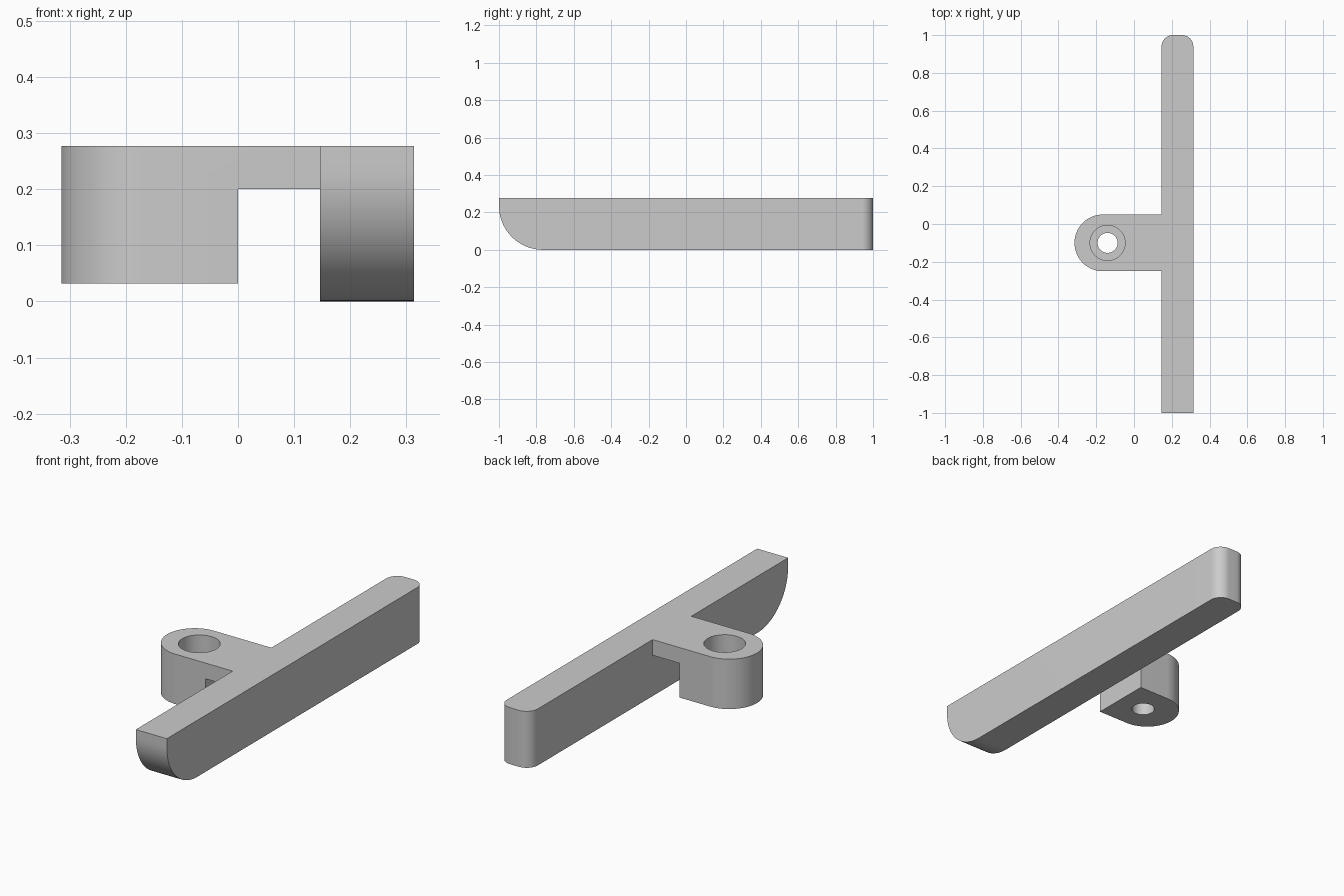
import bpy
import bmesh
from math import sin, cos, pi
from mathutils import Vector

if "Cube" in bpy.data.objects:
    bpy.data.objects.remove(bpy.data.objects["Cube"], do_unlink=True)

GREY = (0.6, 0.6, 0.6, 1)
grey = bpy.data.materials.new("plain grey")
grey.use_nodes = True
grey.diffuse_color = GREY
grey.node_tree.nodes["Principled BSDF"].inputs["Base Color"].default_value = GREY

TOP = 0.277
BAR_IN, BAR_OUT = 0.146, 0.314
LUG_Y, LUG_R = -0.1, 0.15
HOLE_X = -0.14


def arc(cx, cy, r, start, end, steps):
    """Points along a circular arc, angles in half turns."""
    angles = [pi * (start + (end - start) * i / steps) for i in range(steps + 1)]
    return [(cx + r * cos(a), cy + r * sin(a)) for a in angles]


def extrude(name, outline, place, depth):
    """Prism from a 2D outline; place maps outline points into space."""
    bm = bmesh.new()
    face = bm.faces.new([bm.verts.new(place(u, v)) for u, v in outline])
    out = bmesh.ops.extrude_face_region(bm, geom=[face])
    moved = [e for e in out["geom"] if isinstance(e, bmesh.types.BMVert)]
    bmesh.ops.translate(bm, vec=Vector(depth), verts=moved)
    bmesh.ops.recalc_face_normals(bm, faces=bm.faces)
    mesh = bpy.data.meshes.new(name)
    bm.to_mesh(mesh)
    bm.free()
    mesh.materials.append(grey)
    obj = bpy.data.objects.new(name, mesh)
    bpy.context.collection.objects.link(obj)
    return obj


def upright(name, outline, low, high):
    return extrude(name, outline, lambda x, y: (x, y, low), (0, 0, high - low))


def activate(obj):
    bpy.ops.object.select_all(action="DESELECT")
    obj.select_set(True)
    bpy.context.view_layer.objects.active = obj


def cut(obj, cutter):
    activate(obj)
    mod = obj.modifiers.new("cut", "BOOLEAN")
    mod.operation = "DIFFERENCE"
    mod.solver = "EXACT"
    mod.object = cutter
    bpy.ops.object.modifier_apply(modifier=mod.name)
    bpy.data.objects.remove(cutter, do_unlink=True)


def smooth(obj):
    activate(obj)
    bpy.ops.object.shade_smooth_by_angle(angle=pi / 6)


# Long bar: side profile with a rounded lower front nose
nose = 0.235
side = [(1, 0), (1, TOP), (-1, TOP)] + arc(-1 + nose, nose, nose, 1, 1.5, 24)
bar = extrude("long_bar", side, lambda y, z: (BAR_IN, y, z), (BAR_OUT - BAR_IN, 0, 0))

# Rounded upright corners at the back of the bar
bm = bmesh.new()
bm.from_mesh(bar.data)
corners = [e for e in bm.edges
           if all(v.co.y > 0.99 for v in e.verts)
           and abs(e.verts[0].co.z - e.verts[1].co.z) > 0.1]
bmesh.ops.bevel(bm, geom=corners, offset=0.06, segments=12, profile=0.5, affect="EDGES")
bm.to_mesh(bar.data)
bm.free()
smooth(bar)

# Round-ended mounting lug with an arm reaching the bar
plan = [(BAR_IN, LUG_Y - LUG_R), (BAR_IN, LUG_Y + LUG_R)]
plan += arc(-0.165, LUG_Y, LUG_R, 0.5, 1.5, 48)
lug = upright("mounting_lug", plan, 0.032, TOP)

# Clearance under the arm
gap = [(0, -0.5), (0.4, -0.5), (0.4, 0.4), (0, 0.4)]
cut(lug, upright("arm_gap_cutter", gap, -0.1, 0.2))

# Screw hole and wider screw head recess
for name, radius, low in (("hole_cutter", 0.053, -0.1), ("recess_cutter", 0.093, 0.14)):
    circle = arc(HOLE_X, LUG_Y, radius, 0, 2, 48)[:-1]
    cut(lug, upright(name, circle, low, 0.4))
smooth(lug)
